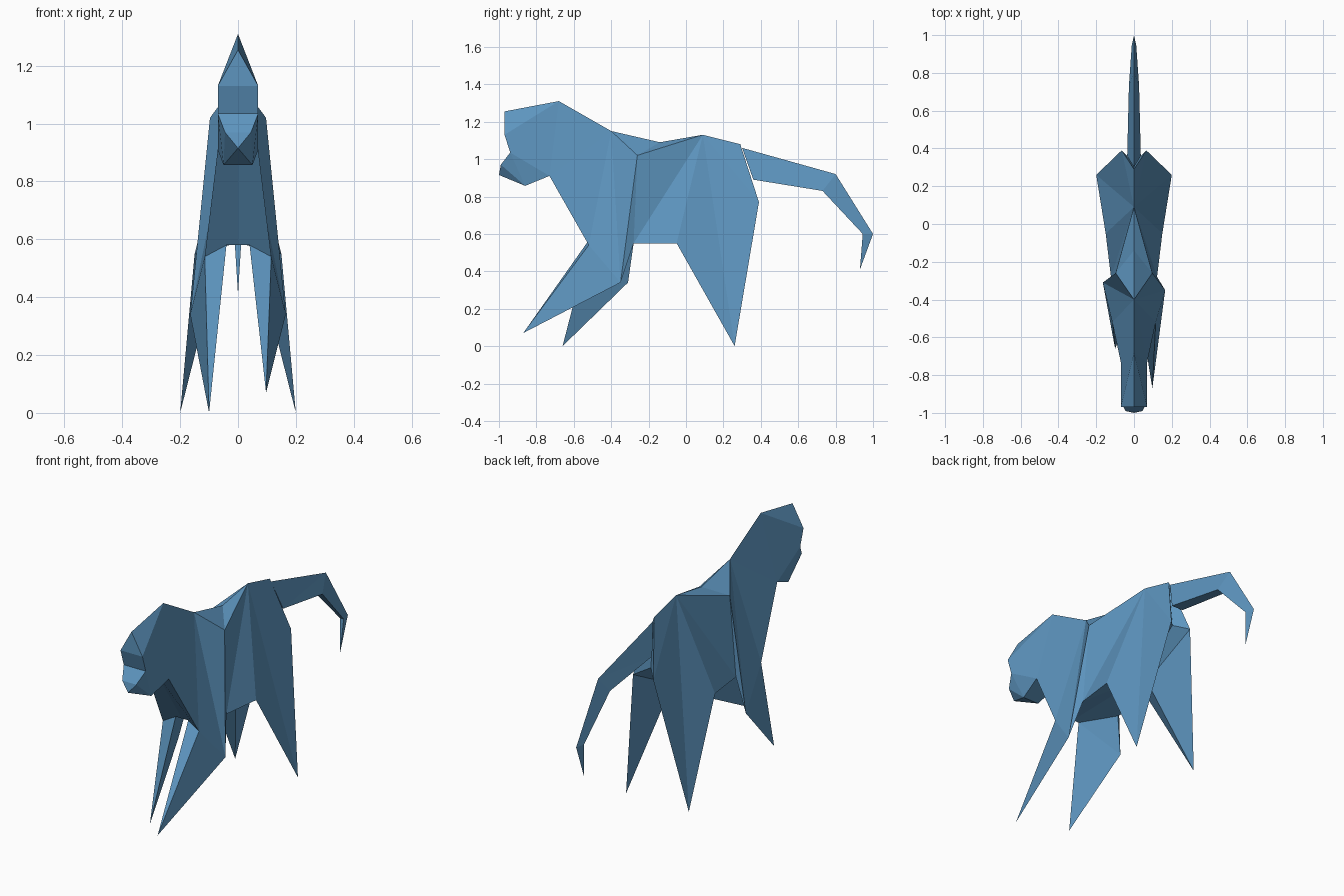
import bpy, bmesh

if "Cube" in bpy.data.objects:
    bpy.data.objects.remove(bpy.data.objects["Cube"])

mat = bpy.data.materials.new("blue_paper")
mat.diffuse_color = (0.11, 0.30, 0.52, 1)
mat.use_nodes = True
mat.node_tree.nodes["Principled BSDF"].inputs["Base Color"].default_value = mat.diffuse_color


def folded(name, pts, faces, sides=(1, -1)):
    """Folded sheet: each letter is a point, lower case is that point on the centre plane."""
    bm = bmesh.new()
    for s in sides:
        for face in faces.split():
            vs = []
            for c in face:
                x, y, z = pts[c.upper()]
                vs.append(bm.verts.new((s * x if c.isupper() else 0, y, z)))
            bm.faces.new(vs)
    bmesh.ops.remove_doubles(bm, verts=bm.verts, dist=0.0005)
    bmesh.ops.recalc_face_normals(bm, faces=bm.faces)
    me = bpy.data.meshes.new(name)
    bm.to_mesh(me)
    bm.free()
    me.materials.append(mat)
    ob = bpy.data.objects.new(name, me)
    bpy.context.collection.objects.link(ob)
    return ob


# Shared fold corners
crest, nape = (0, -0.68, 1.31), (0, -0.40, 1.15)
throat, shoulder = (0.07, -0.73, 0.91), (0.097, -0.26, 1.02)
belly_corner = (0.122, -0.28, 0.55)

# Head with pointed forehead and flat face
brow, cheek = (0.07, -0.97, 1.13), (0.07, -0.94, 1.035)
folded("head", {"F": (0, -0.97, 1.255), "T": crest, "N": nape,
                "U": brow, "L": cheek, "W": throat},
       "FTU FUu UTWL ULlu TNW")

# Muzzle
folded("muzzle", {"L": cheek, "A": (0.045, -0.99, 0.97), "M": (0, -1.0, 0.915),
                  "G": (0.05, -0.86, 0.857), "W": throat},
       "LAal AMa LAG AMG LGW MGg GWwg")

# Shoulders and front legs, one striding further than the other
for side, label, elbow_y, foot in ((1, "right", -0.35, (0.097, -0.87, 0.07)),
                                   (-1, "left", -0.31, (0.10, -0.66, 0.0))):
    folded(label + "_shoulder_and_front_leg",
           {"N": nape, "W": throat, "S": shoulder, "K": (0.115, -0.52, 0.54),
            "E": (0.165, elbow_y, 0.34), "H": foot,
            "I": (0.04, -0.51, 0.58), "B": belly_corner},
           "NWK NKE NSE KEH IKH IHE IEB ESB WKIiw", (side,))

# Body and hind legs
folded("body_and_hind_legs",
       {"N": nape, "S": shoulder, "D": (0, -0.14, 1.09), "P": (0, 0.09, 1.13),
        "R": (0, 0.29, 1.08), "B": belly_corner, "C": (0.15, -0.05, 0.55),
        "H": (0.2, 0.26, 0.0), "Q": (0.065, 0.39, 0.77), "V": (0, 0.32, 0.80),
        "J": (0.05, 0.05, 0.59), "I": (0.04, -0.51, 0.58)},
       "NSD DSP SBP BCP CHP HQP PQR RQV VQJj JQH CJH BCJ BJj IBji")

# Ridged tail that bends down to a point
folded("tail",
       {"A": (0, 0.30, 1.06), "B": (0, 0.80, 0.92), "C": (0, 1.0, 0.60),
        "T": (0, 0.93, 0.41), "D": (0.036, 0.36, 0.89),
        "E": (0.027, 0.73, 0.83), "F": (0.012, 0.945, 0.60)},
       "ADB BDE BEC CEF CFT ADd DEed EFfe FTf")
